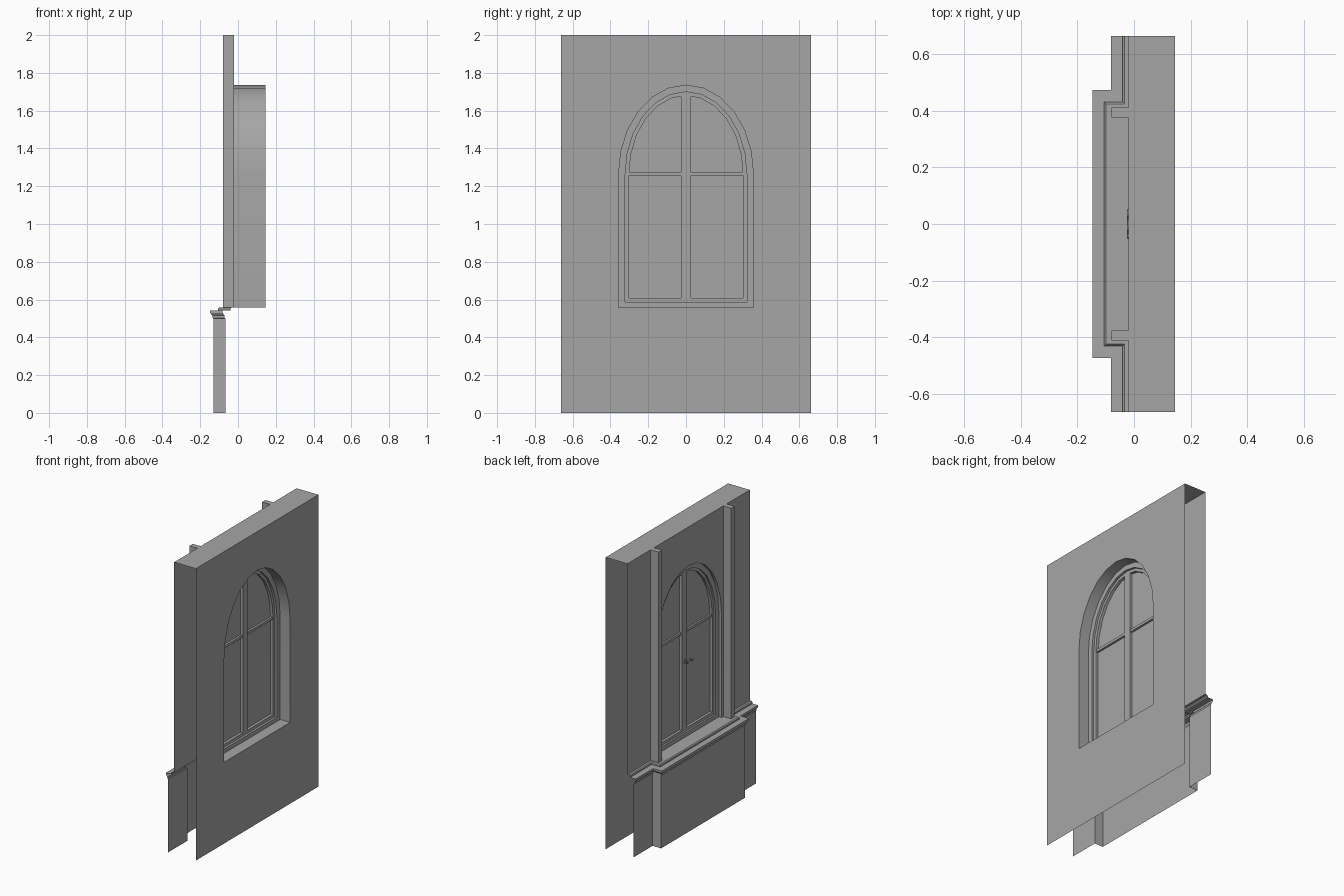
import bpy
import bmesh
from math import sin, cos, pi

if "Cube" in bpy.data.objects:
    bpy.data.objects.remove(bpy.data.objects["Cube"], do_unlink=True)

grey = bpy.data.materials.new("plaster_grey")
grey.use_nodes = True
grey.diffuse_color = (0.38, 0.38, 0.38, 1)
grey.node_tree.nodes["Principled BSDF"].inputs["Base Color"].default_value = (0.38, 0.38, 0.38, 1)

HALF = 0.663          # half length of the wall
TOP = 2.0
SILL = 0.557          # sill height
SPRING = 1.26         # where the arch begins
INNER, OUTER = -0.02, 0.145
SEGS = 12


def finish(name, bm, recalc=True):
    bmesh.ops.remove_doubles(bm, verts=bm.verts, dist=0.0001)
    if recalc:
        bmesh.ops.recalc_face_normals(bm, faces=bm.faces)
    mesh = bpy.data.meshes.new(name)
    bm.to_mesh(mesh)
    bm.free()
    mesh.materials.append(grey)
    obj = bpy.data.objects.new(name, mesh)
    bpy.context.collection.objects.link(obj)
    bpy.context.view_layer.objects.active = obj
    for other in bpy.context.selected_objects:
        other.select_set(False)
    obj.select_set(True)
    bpy.ops.object.shade_smooth_by_angle()
    return obj


def face(bm, points):
    return bm.faces.new([bm.verts.new(p) for p in points])


def loft(bm, loops, closed):
    """Bridge successive loops of equal length with quads."""
    rows = [[bm.verts.new(p) for p in loop] for loop in loops]
    for a, b in zip(rows, rows[1:]):
        n = len(a)
        for i in range(n if closed else n - 1):
            j = (i + 1) % n
            bm.faces.new((a[i], a[j], b[j], b[i]))


def box(name, x, y, z):
    bm = bmesh.new()
    loft(bm, [[(x[i], y[0], h) for i, h in ((0, z[0]), (1, z[0]), (1, z[1]), (0, z[1]))],
              [(x[i], y[1], h) for i, h in ((0, z[0]), (1, z[0]), (1, z[1]), (0, z[1]))]], True)
    for yy in y:
        face(bm, [(x[0], yy, z[0]), (x[1], yy, z[0]), (x[1], yy, z[1]), (x[0], yy, z[1])])
    return finish(name, bm)


def arch(x, half, bottom, top):
    """Arched opening outline at depth x, from one sill corner to the other."""
    pts = [(x, half, bottom)]
    for i in range(SEGS + 1):
        t = pi * i / SEGS
        pts.append((x, half * cos(t), SPRING + (top - SPRING) * sin(t)))
    return pts + [(x, -half, bottom)]


OPENING = (0.357, SILL, 1.735)
FRAME = (0.322, 0.586, 1.70)
SASH = (0.302, 0.607, 1.68)


# Wall leaves, each in two mirrored halves around the arched opening
def wall_leaf(name, x, bottom, direction):
    bm = bmesh.new()
    half_arch = arch(x, *OPENING)[:SEGS // 2 + 2]
    for s in (1, -1):
        pts = [(x, HALF, bottom), (x, HALF, TOP), (x, 0, TOP)] + half_arch[::-1]
        if bottom < SILL:
            pts += [(x, 0, SILL), (x, 0, bottom)]
        f = face(bm, [(px, s * py, pz) for px, py, pz in pts])
        f.normal_update()
        if f.normal.x * direction < 0:
            f.normal_flip()
    finish(name, bm, recalc=False)


wall_leaf("outer_wall", OUTER, 0, 1)
wall_leaf("inner_wall", INNER, SILL, -1)

bm = bmesh.new()
face(bm, [(INNER, -HALF, TOP), (OUTER, -HALF, TOP), (OUTER, HALF, TOP), (INNER, HALF, TOP)])
finish("wall_top", bm, recalc=False)

# Reveal lining the opening
bm = bmesh.new()
loft(bm, [arch(INNER, *OPENING), arch(OUTER, *OPENING)], True)
finish("window_reveal", bm)


# Window frame and sash rings
def ring(name, outer, inner, x0, x1):
    bm = bmesh.new()
    loft(bm, [arch(x0, *outer), arch(x0, *inner), arch(x1, *inner),
              arch(x1, *outer), arch(x0, *outer)], True)
    finish(name, bm)


ring("window_frame", OPENING, FRAME, 0.0, 0.07)
ring("window_sash", FRAME, SASH, 0.012, 0.055)

bm = bmesh.new()
for x in (0.03, 0.036):
    face(bm, arch(x, *SASH))
bm.faces.ensure_lookup_table()
for f, d in zip(bm.faces, (-1, 1)):
    f.normal_update()
    if f.normal.x * d < 0:
        f.normal_flip()
finish("window_glass", bm, recalc=False)

box("centre_stile", (0.012, 0.055), (-0.026, 0.026), (0.59, 1.69))
box("cross_bar", (0.018, 0.05), (-0.305, 0.305), (1.257, 1.275))

# Window handle
curve = bpy.data.curves.new("window_handle", "CURVE")
curve.dimensions = "3D"
curve.bevel_depth = 0.005
curve.bevel_resolution = 1
curve.use_fill_caps = True
curve.materials.append(grey)
wave = [(-0.02, 0.05 - 0.01 * i, 1.08 + 0.01 * sin(i * pi / 2.5)) for i in range(11)]
for path in (wave, [(0.015, 0, 1.08), (-0.02, 0, 1.08)]):
    spline = curve.splines.new("POLY")
    spline.points.add(len(path) - 1)
    for p, co in zip(spline.points, path):
        p.co = (*co, 1)
bpy.context.collection.objects.link(bpy.data.objects.new("window_handle", curve))

# Pilaster strips beside the window
for name, s in (("left_pilaster", 1), ("right_pilaster", -1)):
    box(name, (-0.08, INNER), sorted((s * 0.375, s * 0.411)), (SILL, TOP))


# Dado panel and sill moulding, swept along a stepped plan
def plan(offset, z):
    side = [(-0.065 - offset, HALF, z), (-0.065 - offset, 0.455 + offset, z),
            (-0.13 - offset, 0.455 + offset, z)]
    return side + [(x, -y, h) for x, y, h in reversed(side)]


def sweep(name, profile, ledge=False):
    bm = bmesh.new()
    loft(bm, [plan(d, z) for d, z in profile], False)
    if ledge:
        face(bm, plan(*profile[-1]) + [(INNER, -HALF, SILL), (INNER, HALF, SILL)])
    finish(name, bm)


sweep("dado_panel", [(0, 0), (0, 0.5)])
sweep("sill_moulding", [(0, 0.5), (0.006, 0.502), (0.006, 0.515), (0.012, 0.522),
                        (0.017, 0.53), (0.017, 0.541), (-0.025, 0.541),
                        (-0.025, 0.551), (-0.031, SILL)], ledge=True)
